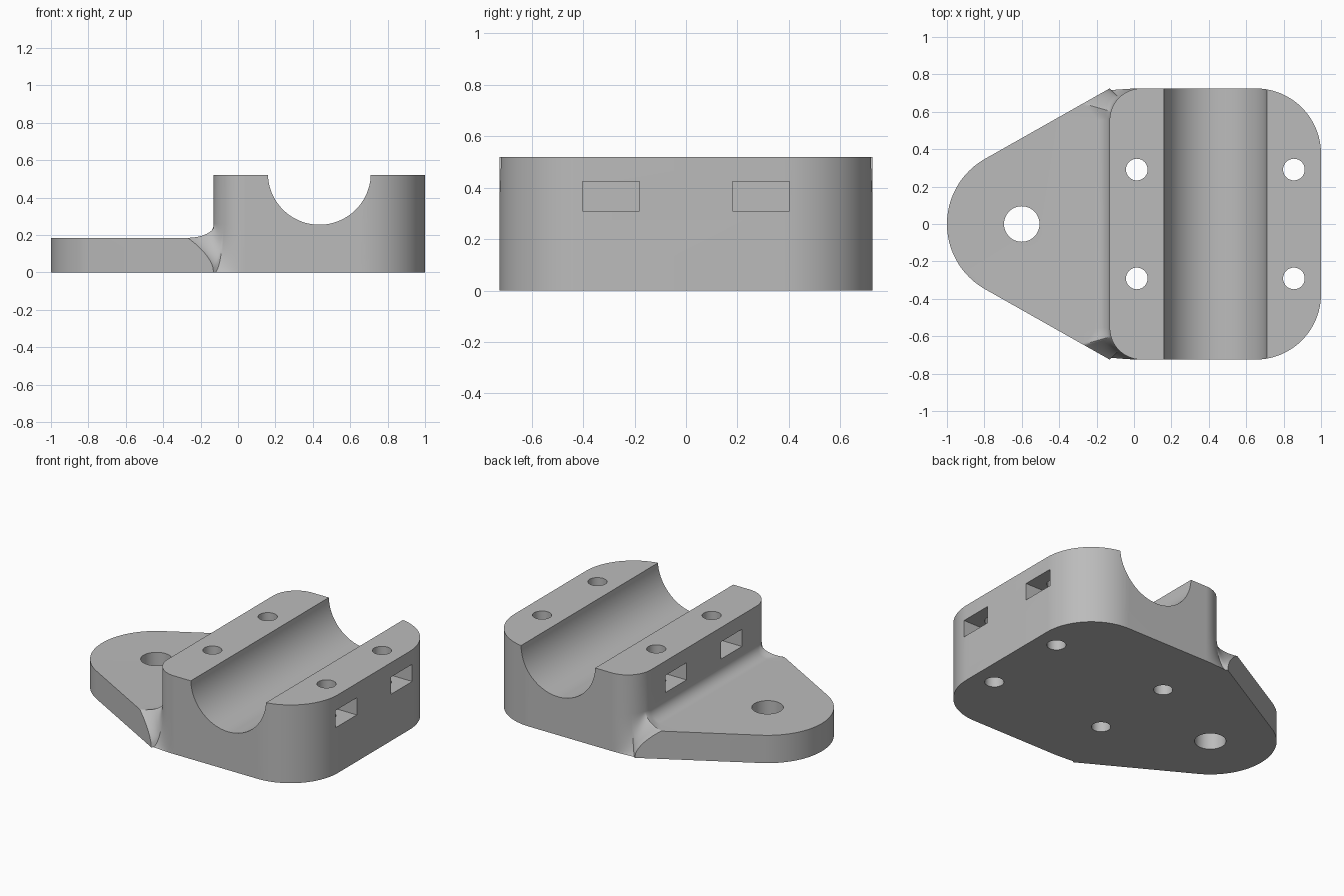
import bpy, bmesh
from math import sin, cos, pi, radians, hypot

if "Cube" in bpy.data.objects:
    bpy.data.objects.remove(bpy.data.objects["Cube"])

HALF, LEFT, TOP, PLATE = 0.725, -0.13, 0.52, 0.185
CORNER, FILLET_TOP = 0.17, 0.26

grey = bpy.data.materials.new("plain_grey")
grey.use_nodes = True
grey.diffuse_color = (0.5, 0.5, 0.5, 1)
grey.node_tree.nodes["Principled BSDF"].inputs["Base Color"].default_value = (0.5, 0.5, 0.5, 1)


def loft(name, loops):
    """Closed solid through a row of matching loops, capped at both ends."""
    bm = bmesh.new()
    rows = [[bm.verts.new(p) for p in loop] for loop in loops]
    n = len(rows[0])
    for a, b in zip(rows, rows[1:]):
        for i in range(n):
            j = (i + 1) % n
            bm.faces.new((a[i], a[j], b[j], b[i]))
    bm.faces.new(rows[0])
    bm.faces.new(rows[-1])
    bmesh.ops.recalc_face_normals(bm, faces=bm.faces)
    mesh = bpy.data.meshes.new(name)
    bm.to_mesh(mesh)
    bm.free()
    mesh.materials.append(grey)
    ob = bpy.data.objects.new(name, mesh)
    bpy.context.scene.collection.objects.link(ob)
    return ob


def prism(name, outline, z0, z1):
    return loft(name, [[(x, y, z) for x, y in outline] for z in (z0, z1)])


def arc(cx, cy, r, a0, a1, n):
    return [(cx + r * cos(radians(a0 + (a1 - a0) * i / n)),
             cy + r * sin(radians(a0 + (a1 - a0) * i / n))) for i in range(n + 1)]


def box(name, x0, x1, y0, y1, z0, z1):
    return prism(name, [(x0, y0), (x1, y0), (x1, y1), (x0, y1)], z0, z1)


# Full footprint: round nose, slanted sides, large rounded corners
outline = (arc(0.65, HALF - 0.35, 0.35, 0, 90, 24) + [(LEFT, HALF)]
           + arc(-0.6, 0, 0.4, 120, 240, 48) + [(LEFT, -HALF)]
           + arc(0.65, 0.35 - HALF, 0.35, -90, 0, 24))
body = prism("bearing_base", outline, 0, TOP)


# Space above the plate: wall, hollow fillet, then flat plate top
def column(deg):
    cx, cy = LEFT + CORNER, HALF - CORNER
    dx, dy = cos(radians(deg)), sin(radians(deg))
    if deg <= 135:
        reach, low = CORNER / dy - CORNER, -0.005
    elif deg < 164:
        rho = CORNER * (sin(pi / 6) + cos(pi / 6)) / (-dx * 0.5 + dy * cos(pi / 6))
        s = hypot(rho * dx + CORNER, rho * dy - CORNER)
        reach, low = rho - CORNER, min(PLATE, PLATE * (s / 0.158) ** 0.55)
    else:
        f = (180 - deg) / 16
        reach, low = 0.08 + 0.073 * f * f, PLATE
    profile = [(0, 0.7)]
    for i in range(13):
        a = pi / 2 * i / 12
        profile.append((reach * (1 - cos(a)), FILLET_TOP - (FILLET_TOP - low) * sin(a)))
    profile += [(1.3, low), (1.3, 0.7)]
    return [(cx + dx * (CORNER + t), cy + dy * (CORNER + t), z) for t, z in profile]


angles = [91 + 2 * i for i in range(23)] + [136 + i for i in range(29)] + [166 + 2 * i for i in range(8)]
half = [column(a) for a in angles]
mirrored = [[(x, -y, z) for x, y, z in loop] for loop in reversed(half)]
cutters = [loft("step_cutter", half + mirrored)]

# Bearing groove along y
groove = arc(0.435, 0.53, 0.275, 180, 360, 64) + [(0.71, 0.7), (0.16, 0.7)]
cutters.append(loft("groove_cutter", [[(x, y, z) for x, z in groove] for y in (-1, 1)]))

# Mounting hole, bolt holes and nut slots
cutters.append(prism("mount_cutter", arc(-0.6, 0, 0.095, 0, 352.5, 47), -0.1, 0.7))
for side in (-1, 1):
    y = 0.291 * side
    for x in (0.015, 0.855):
        cutters.append(prism("bolt_cutter", arc(x, y, 0.058, 0, 348.75, 31), -0.1, 0.7))
    for x0, x1 in ((-0.3, 0.125), (0.745, 1.2)):
        cutters.append(box("slot_cutter", x0, x1, y - 0.111, y + 0.111, 0.31, 0.424))

bpy.context.view_layer.objects.active = body
body.select_set(True)
for cutter in cutters:
    mod = body.modifiers.new("cut", "BOOLEAN")
    mod.operation, mod.solver, mod.object = "DIFFERENCE", "EXACT", cutter
    bpy.ops.object.modifier_apply(modifier=mod.name)
    bpy.data.objects.remove(cutter)

bpy.ops.object.select_all(action="DESELECT")
body.select_set(True)
bpy.ops.object.shade_smooth_by_angle(angle=radians(30))
